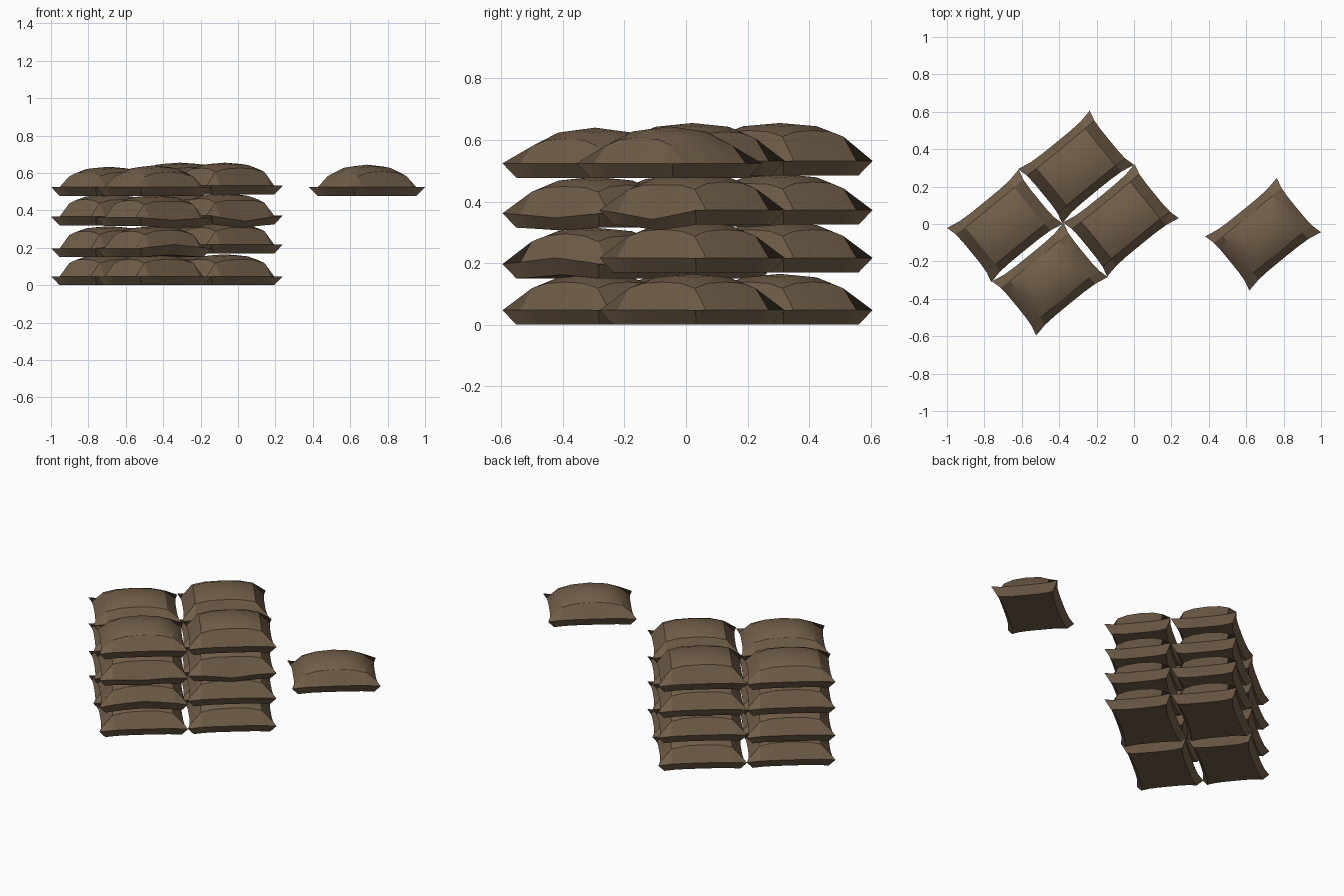
import bpy, bmesh, math
from mathutils import Matrix, Vector

if "Cube" in bpy.data.objects:
    bpy.data.objects.remove(bpy.data.objects["Cube"])

burlap = bpy.data.materials.new("brown burlap")
burlap.diffuse_color = (0.165, 0.112, 0.066, 1)
burlap.use_nodes = True
burlap.node_tree.nodes["Principled BSDF"].inputs["Base Color"].default_value = burlap.diffuse_color

ANGLE = math.radians(39.2)
HALF_L, HALF_W = 0.247, 0.187        # half length and width, corner to corner
SEAM = 0.047                         # height of the seam above the sack's base
STEPS = [-1, -0.7, -0.4, 0, 0.4, 0.7, 1]
N = len(STEPS)


def outline(s, t):
    """Pillow plan: corners stick out as ears, edges are drawn in."""
    pull_x = 0.075 * abs(s) ** 3 * (1 - abs(t) ** 4)
    pull_y = 0.10 * abs(t) ** 3 * (1 - abs(s) ** 4)
    return HALF_L * s * (1 - pull_x), HALF_W * t * (1 - pull_y)


def sack(name, x, y, z, height=0.165, plump=0.5, sag=0.0):
    bm = bmesh.new()

    def lift(s, t):                  # bend of the front long edge
        return sag * max(0, -t) ** 3 * (1 - abs(s)) 

    # domed top, rising from the seam
    top = {}
    for i, s in enumerate(STEPS):
        for j, t in enumerate(STEPS):
            px, py = outline(s, t)
            dome = ((1 - abs(s) ** 2.5) * (1 - abs(t) ** 2.5)) ** plump
            pz = SEAM + (height - SEAM) * dome + lift(s, t)
            top[i, j] = bm.verts.new((px, py, pz))
    for i in range(N - 1):
        for j in range(N - 1):
            bm.faces.new((top[i, j], top[i + 1, j], top[i + 1, j + 1], top[i, j + 1]))

    # underside: inset ring joined to a flat base
    ring = ([(i, 0) for i in range(N - 1)] + [(N - 1, j) for j in range(N - 1)]
            + [(i, N - 1) for i in range(N - 1, 0, -1)] + [(0, j) for j in range(N - 1, 0, -1)])
    low = []
    for i, j in ring:
        c = top[i, j].co
        low.append(bm.verts.new((c.x * 0.86, c.y * 0.84, 0.6 * lift(STEPS[i], STEPS[j]))))
    for k in range(len(ring)):
        m = (k + 1) % len(ring)
        bm.faces.new((top[ring[m]], top[ring[k]], low[k], low[m]))
    mid = bm.verts.new((0, 0, 0))
    for k in range(len(low)):
        bm.faces.new((low[(k + 1) % len(low)], low[k], mid))
    bmesh.ops.recalc_face_normals(bm, faces=bm.faces)

    mesh = bpy.data.meshes.new(name)
    bm.to_mesh(mesh)
    bm.free()
    mesh.materials.append(burlap)
    ob = bpy.data.objects.new(name, mesh)
    bpy.context.collection.objects.link(ob)
    ob.matrix_world = Matrix.Translation(Vector((x, y, z))) @ Matrix.Rotation(ANGLE, 4, 'Z')
    bpy.ops.object.select_all(action='DESELECT')
    ob.select_set(True)
    bpy.context.view_layer.objects.active = ob
    bpy.ops.object.shade_smooth_by_angle(angle=math.radians(32))


# four columns of four sacks: position, then base height of each layer
columns = {
    "back":  ((-0.31, 0.305), (0, 0.17, 0.325, 0.485)),
    "right": ((-0.07, 0.02), (0, 0.17, 0.325, 0.485)),
    "left":  ((-0.69, -0.01), (0, 0.15, 0.32, 0.478)),
    "front": ((-0.45, -0.295), (0, 0.15, 0.315, 0.477)),
}
# top layer differs in fullness: (height, plump)
top_shape = {"back": (0.17, 0.42), "right": (0.17, 0.5),
             "left": (0.155, 0.6), "front": (0.163, 0.7)}
# uneven front seams
sags = {("front", 1): 0.02, ("right", 2): -0.03, ("front", 2): -0.015,
        ("left", 1): 0.015, ("back", 2): -0.015}

for side, ((x, y), bases) in columns.items():
    for layer, z in enumerate(bases):
        height, plump = top_shape[side] if layer == 3 else (0.165, 0.48)
        sack(f"{side}_sack_{layer + 1}", x, y, z, height, plump, sags.get((side, layer), 0))

# separate sack beside the stack
sack("loose_sack", 0.69, -0.055, 0.477, 0.167, 0.7)
